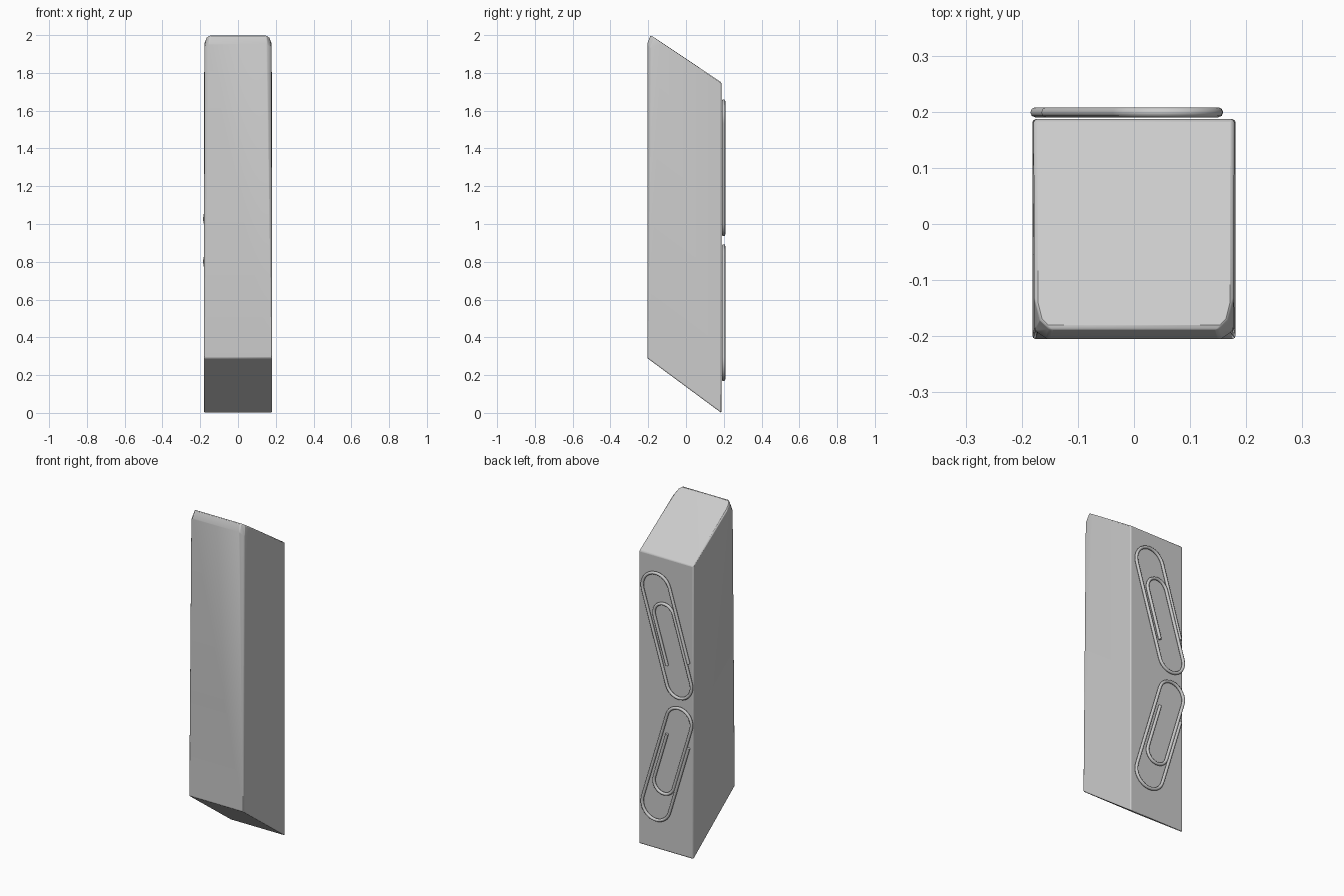
import bpy, bmesh, math
from mathutils import Vector

cube = bpy.data.objects.get("Cube")
if cube:
    bpy.data.objects.remove(cube, do_unlink=True)


def material(name, value):
    m = bpy.data.materials.new(name)
    m.use_nodes = True
    col = (value, value, value, 1)
    m.diffuse_color = col
    m.node_tree.nodes["Principled BSDF"].inputs["Base Color"].default_value = col
    return m


grey = material("grey", 0.6)


def finish(obj, angle):
    obj.data.materials.append(grey)
    bpy.ops.object.select_all(action="DESELECT")
    obj.select_set(True)
    bpy.context.view_layer.objects.active = obj
    bpy.ops.object.shade_smooth_by_angle(angle=math.radians(angle))


# Slanted block: hull of one half's corners mirrored across x
half = [
    (0.181, 0.187, 0), (0.181, -0.205, 0.29), (0.179, 0.187, 1.75),
    (0.15, -0.187, 2.0), (0.167, -0.17, 1.988), (0.178, -0.125, 1.958),
    (0.155, -0.205, 1.955), (0.177, -0.19, 1.93),
]
bm = bmesh.new()
for x, y, z in half:
    for side in (1, -1):
        bm.verts.new((side * x, y, z))
bmesh.ops.convex_hull(bm, input=bm.verts)
bmesh.ops.dissolve_limit(bm, angle_limit=math.radians(2), verts=bm.verts, edges=bm.edges)
bmesh.ops.recalc_face_normals(bm, faces=bm.faces)
mesh = bpy.data.meshes.new("block")
bm.to_mesh(mesh)
bm.free()
block = bpy.data.objects.new("block", mesh)
bpy.context.collection.objects.link(block)
finish(block, 25)
bevel = block.modifiers.new("soft_edges", "BEVEL")
bevel.width = 0.006
bevel.segments = 2
bevel.limit_method = "ANGLE"
bevel.angle_limit = math.radians(40)


# Paper clips: bent wire in the plane of the back face
def arc(u, v, r, start, end, steps=14):
    return [(u + r * math.cos(a), v + r * math.sin(a))
            for a in (start + (end - start) * i / steps for i in range(steps + 1))]


wire = [(0.184, 0.115)]
wire += arc(0.092, 0.553, 0.092, 0, math.pi)
wire += arc(0.083, 0, 0.083, math.pi, 2 * math.pi)
wire += arc(0.1, 0.4, 0.066, 0, math.pi)
wire += [(0.034, 0.11)]

tilt = math.radians(16.8)
across = Vector((-math.cos(tilt), 0, math.sin(tilt)))
along = Vector((math.sin(tilt), 0, math.cos(tilt)))
lower_loop = Vector((-0.093, 0.199, 1.027))


def paper_clip(name, flip):
    curve = bpy.data.curves.new(name, "CURVE")
    curve.dimensions = "3D"
    curve.bevel_depth = 0.009
    curve.bevel_resolution = 2
    curve.use_fill_caps = True
    spline = curve.splines.new("POLY")
    spline.points.add(len(wire) - 1)
    for point, (u, v) in zip(spline.points, wire):
        p = lower_loop + across * (u - 0.083) + along * v
        if flip:
            p.z = 1.828 - p.z
        point.co = (*p, 1)
    temp = bpy.data.objects.new(name, curve)
    bpy.context.collection.objects.link(temp)
    bpy.context.view_layer.update()
    solid = bpy.data.meshes.new_from_object(temp.evaluated_get(bpy.context.evaluated_depsgraph_get()))
    bpy.data.objects.remove(temp, do_unlink=True)
    solid.materials.clear()
    clip = bpy.data.objects.new(name, solid)
    bpy.context.collection.objects.link(clip)
    finish(clip, 60)


paper_clip("upper_paper_clip", False)
paper_clip("lower_paper_clip", True)
